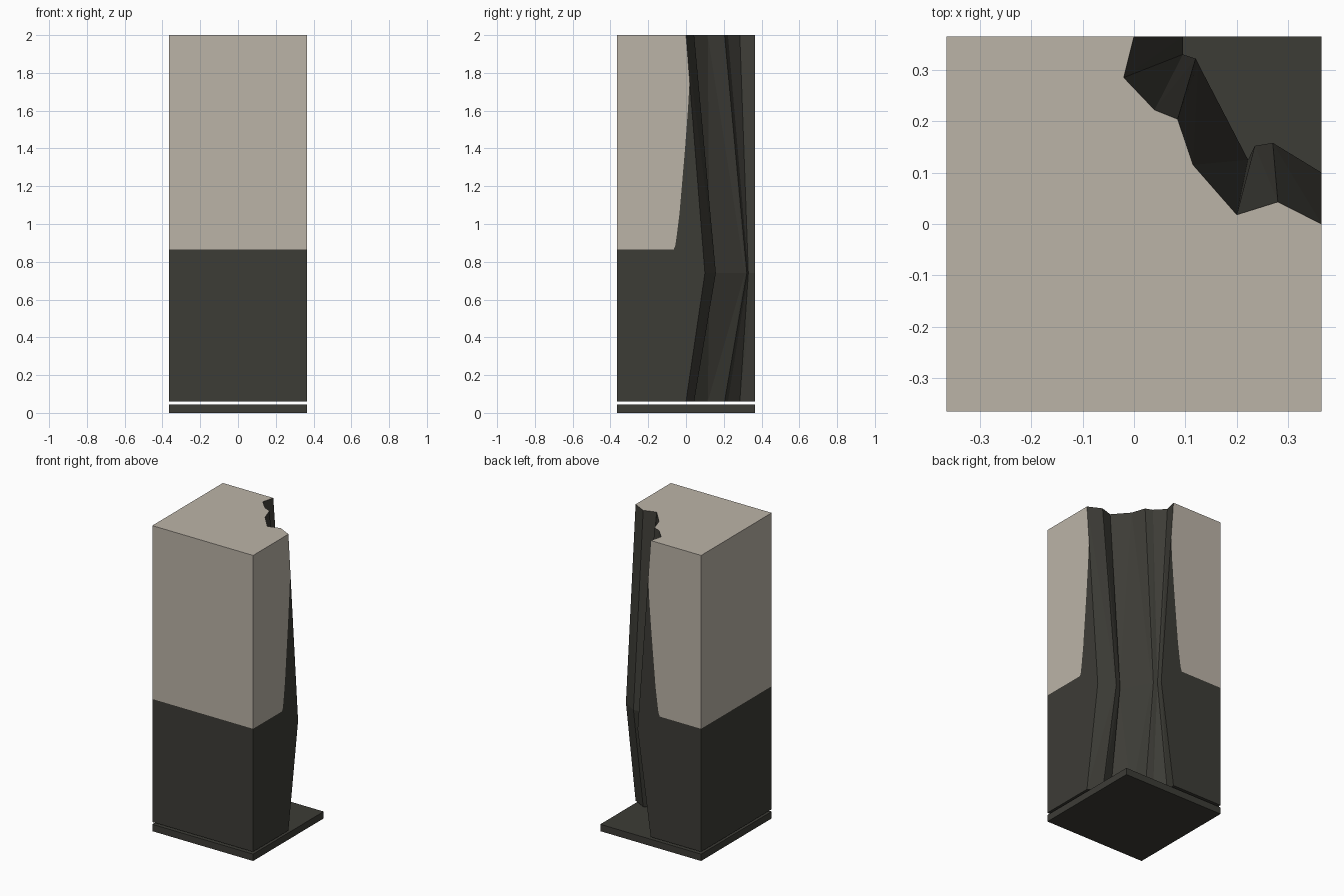
import bpy, bmesh

if "Cube" in bpy.data.objects:
    bpy.data.objects.remove(bpy.data.objects["Cube"])

H = 0.365                      # half width
Z0, ZM, ZB, ZT = 0.06, 0.74, 0.865, 2.0


def material(name, rgb):
    m = bpy.data.materials.new(name)
    m.diffuse_color = (*rgb, 1)
    m.use_nodes = True
    m.node_tree.nodes["Principled BSDF"].inputs["Base Color"].default_value = m.diffuse_color
    return m


dark = material("dark stone", (0.046, 0.045, 0.037))
light = material("pale stone", (0.50, 0.455, 0.39))

# base slab
bpy.ops.mesh.primitive_cube_add(size=1, location=(0, 0, 0.0225))
slab = bpy.context.object
slab.name = "base_slab"
slab.scale = (2 * H, 2 * H, 0.045)
bpy.ops.object.transform_apply(location=False, rotation=False, scale=True)
slab.data.materials.append(dark)

# broken corner outline at top and bottom, and at the deepest level
outer = [(0, H), (-.02, .285), (.04, .222), (.085, .204),
         (.115, .115), (.2, .018), (.28, .043), (H, 0)]
inner = [(.095, H), (.095, .33), (.12, .322), (.125, .312),
         (.222, .125), (.235, .152), (.27, .158), (H, .10)]

# edge of the pale area on the two broken sides: (distance along side, height)
curve = [(-.065, ZB), (-.057, .885), (-.05, .93), (-.035, 1.05), (-.022, 1.2),
         (-.005, 1.4), (.01, 1.6)]

bm = bmesh.new()


def face(points, mat):
    f = bm.faces.new([bm.verts.new(p) for p in points])
    f.material_index = mat
    return f


# top and bottom
corners = [(H, -H), (-H, -H), (-H, H)]
face([(x, y, ZT) for x, y in outer + corners], 1)
face([(x, y, Z0) for x, y in outer + corners], 0)

# whole front and left sides, split by height
for a, b in zip(corners, corners[1:]):
    for lo, hi, mat in ((Z0, ZB, 0), (ZB, ZT, 1)):
        face([(*a, lo), (*b, lo), (*b, hi), (*a, hi)], mat)

# right and back sides, cut off by the break
for side, deep in (("right", .10), ("back", .095)):
    def put(p):
        return (H, p[0], p[1]) if side == "right" else (p[0], H, p[1])
    meet = (deep * (ZT - 1.76) / (ZT - ZM), 1.76)
    pale = [(-H, ZB)] + curve + [meet, (0, ZT), (-H, ZT)]
    low = [(-H, Z0), (0, Z0), (deep, ZM), meet] + curve[::-1] + [(-H, ZB)]
    face([put(p) for p in pale], 1)
    face([put(p) for p in low], 0)

# faceted rock surface of the break
rings = [[(x, y, Z0) for x, y in outer], [(x, y, ZM) for x, y in inner],
         [(x, y, ZT) for x, y in outer]]
for k, (r, s) in enumerate(zip(rings, rings[1:])):
    for i in range(len(r) - 1):
        a, b, c, d = r[i], r[i + 1], s[i + 1], s[i]
        if k:
            face([a, b, c], 0)
            face([a, c, d], 0)
        else:
            face([a, b, d], 0)
            face([b, c, d], 0)

bmesh.ops.remove_doubles(bm, verts=bm.verts[:], dist=0.0001)
# split the rock rims where the pale edge meets them, so the body is closed
for p, a, b in (((H, .10 * .24 / 1.26, 1.76), (H, .10, ZM), (H, 0, ZT)),
                ((.095 * .24 / 1.26, H, 1.76), (.095, H, ZM), (0, H, ZT))):
    def near(q):
        return min(bm.verts, key=lambda v: sum((v.co[i] - q[i]) ** 2 for i in range(3)))
    va, vb = near(a), near(b)
    edge = bm.edges.get((va, vb))
    if edge:
        _, v = bmesh.utils.edge_split(edge, va, (1.76 - ZM) / (ZT - ZM))
        v.co = p
bmesh.ops.remove_doubles(bm, verts=bm.verts[:], dist=0.0001)
bmesh.ops.recalc_face_normals(bm, faces=bm.faces[:])

mesh = bpy.data.meshes.new("broken_pillar")
bm.to_mesh(mesh)
bm.free()
mesh.materials.append(dark)
mesh.materials.append(light)
pillar = bpy.data.objects.new("broken_pillar", mesh)
bpy.context.collection.objects.link(pillar)
